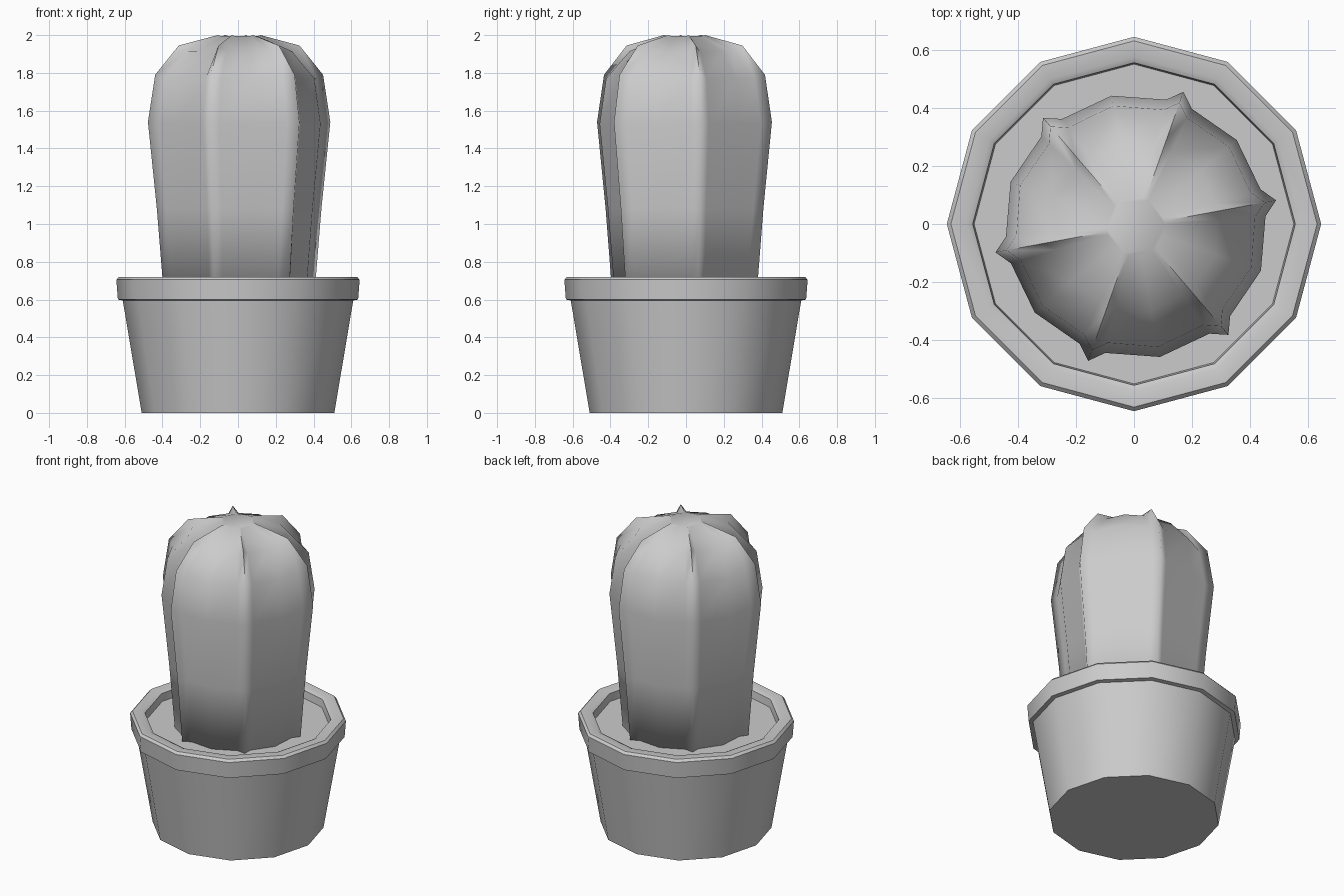
import bpy, bmesh
from math import sin, cos, radians

if "Cube" in bpy.data.objects:
    bpy.data.objects.remove(bpy.data.objects["Cube"])


def build(name, rings):
    """Skin a stack of equal-length vertex rings and cap both ends."""
    bm = bmesh.new()
    loops = [[bm.verts.new(p) for p in ring] for ring in rings]
    n = len(loops[0])
    for a, b in zip(loops, loops[1:]):
        for i in range(n):
            j = (i + 1) % n
            bm.faces.new((a[i], a[j], b[j], b[i]))
    bm.faces.new(loops[0][::-1])
    bm.faces.new(loops[-1])
    bmesh.ops.recalc_face_normals(bm, faces=bm.faces)
    me = bpy.data.meshes.new(name)
    bm.to_mesh(me)
    bm.free()
    ob = bpy.data.objects.new(name, me)
    bpy.context.collection.objects.link(ob)
    return ob


def smooth(ob, angle):
    bpy.ops.object.select_all(action='DESELECT')
    ob.select_set(True)
    bpy.context.view_layer.objects.active = ob
    bpy.ops.object.shade_smooth_by_angle(angle=radians(angle))


def circle(r, z, n=12):
    return [(r * cos(radians(360 * i / n)), r * sin(radians(360 * i / n)), z)
            for i in range(n)]


# Twelve-sided pot with rolled rim; the last ring is closed by the soil
pot_profile = [(0.51, 0), (0.61, 0.595), (0.636, 0.60), (0.644, 0.705),
               (0.63, 0.72), (0.575, 0.72), (0.555, 0.71), (0.55, 0.66)]
pot = build("pot", [circle(r, z) for r, z in pot_profile])
smooth(pot, 40)

# Cactus: each of six sectors has a sharp rib, two valleys and a bulge
# Columns: rib radius, rib height, valley radius, bulge radius, body height
levels = [(0.405, 0.62, 0.365, 0.375, 0.62),
          (0.443, 1.08, 0.403, 0.412, 1.08),
          (0.491, 1.54, 0.448, 0.457, 1.53),
          (0.452, 1.79, 0.412, 0.422, 1.77),
          (0.325, 1.945, 0.285, 0.295, 1.915),
          (0.115, 2.0, 0.10, 0.10, 1.995)]
rings = []
for rib, rib_z, valley, bulge, body_z in levels:
    ring = []
    for k in range(6):
        for turn, r, z in ((0, rib, rib_z), (6, valley, body_z),
                           (30, bulge, body_z), (54, valley, body_z)):
            a = radians(10.5 + 60 * k + turn)
            ring.append((0.006 + r * cos(a), -0.008 + r * sin(a), z))
    rings.append(ring)
cactus = build("cactus", rings)
smooth(cactus, 100)
